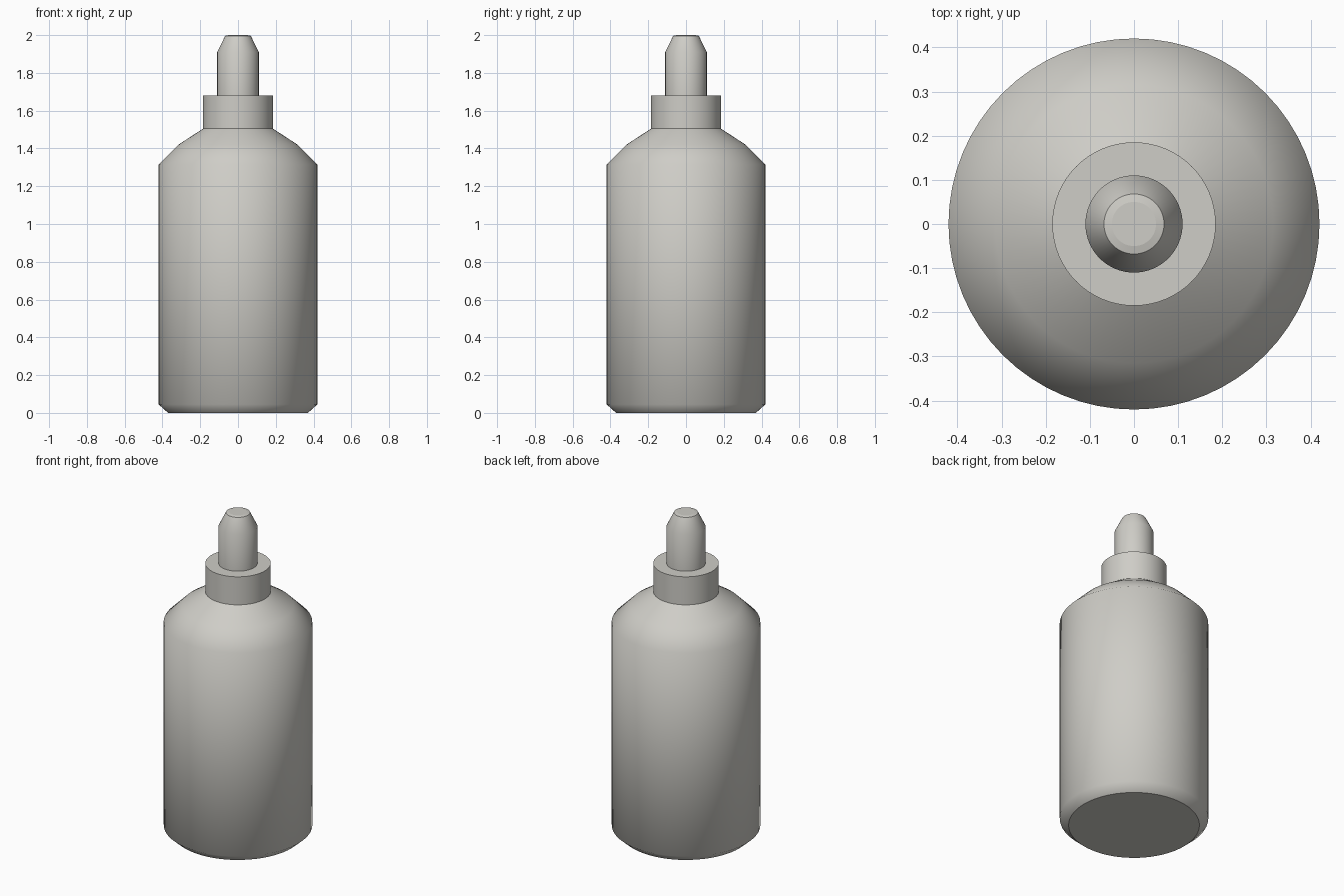
import bpy, bmesh, math

if "Cube" in bpy.data.objects:
    bpy.data.objects.remove(bpy.data.objects["Cube"])

SEGMENTS = 64

grey = bpy.data.materials.new("warm light grey")
grey.diffuse_color = (0.62, 0.61, 0.57, 1.0)
grey.use_nodes = True
grey.node_tree.nodes["Principled BSDF"].inputs["Base Color"].default_value = grey.diffuse_color


def lathe(name, profile, sharp_rings):
    """Revolve (radius, z) points about z, closing both ends with caps."""
    bm = bmesh.new()
    rings = []
    for r, z in profile:
        rings.append([bm.verts.new((r * math.cos(2 * math.pi * i / SEGMENTS),
                                    r * math.sin(2 * math.pi * i / SEGMENTS), z))
                      for i in range(SEGMENTS)])
    for lower, upper in zip(rings, rings[1:]):
        for i in range(SEGMENTS):
            j = (i + 1) % SEGMENTS
            bm.faces.new((lower[i], lower[j], upper[j], upper[i])).smooth = True
    bm.faces.new(rings[0][::-1])
    bm.faces.new(rings[-1])
    # crisp rims, everything else shades smoothly
    for k in sharp_rings:
        ring = rings[k]
        for i in range(SEGMENTS):
            bm.edges.get((ring[i], ring[(i + 1) % SEGMENTS])).smooth = False
    mesh = bpy.data.meshes.new(name)
    bm.to_mesh(mesh)
    bm.free()
    mesh.materials.append(grey)
    obj = bpy.data.objects.new(name, mesh)
    bpy.context.collection.objects.link(obj)
    return obj


# bottle body with chamfered base and sloping shoulder
lathe("bottle_body", [(0.37, 0.0), (0.42, 0.045), (0.42, 1.315),
                      (0.315, 1.42), (0.18, 1.508)], (0, 4))
# collar ring around the neck
lathe("collar", [(0.185, 1.505), (0.185, 1.68)], (0, 1))
# dispensing nozzle with tapered tip
lathe("nozzle", [(0.11, 1.67), (0.11, 1.91), (0.068, 1.996),
                 (0.05, 2.0)], (0, 2))
